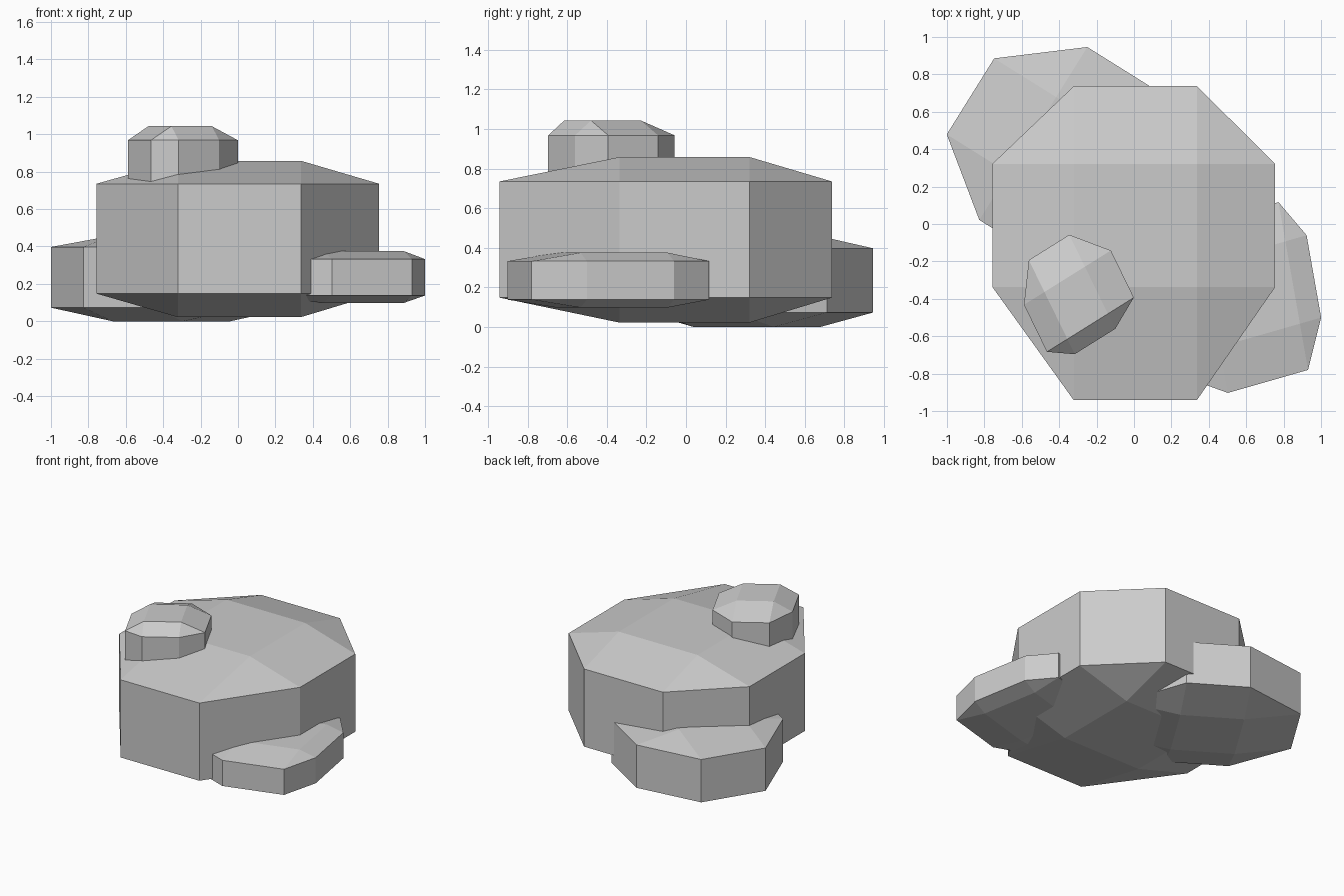
import bpy, bmesh
from math import radians, cos, sin

if "Cube" in bpy.data.objects:
    bpy.data.objects.remove(bpy.data.objects["Cube"])


def rock(name, origin, angles, us, vs, zs):
    """Chamfered block: octagonal walls with sloped facets up and down to flat caps.
    us, vs and zs are the four grid lines along each local axis."""
    ua, va = map(radians, angles)
    bm = bmesh.new()
    for k, z in enumerate(zs):
        for i, u in enumerate(us):
            for j, v in enumerate(vs):
                # keep the corners-cut points only: each point is on one outer plane per pair
                outer = (i in (0, 3)) + (j in (0, 3))
                if outer == (0 if k in (0, 3) else 1):
                    bm.verts.new((origin[0] + u * cos(ua) + v * cos(va),
                                  origin[1] + u * sin(ua) + v * sin(va), z))
    bmesh.ops.convex_hull(bm, input=bm.verts[:])
    bmesh.ops.dissolve_limit(bm, angle_limit=radians(1),
                             verts=bm.verts[:], edges=bm.edges[:])
    bmesh.ops.recalc_face_normals(bm, faces=bm.faces[:])
    mesh = bpy.data.meshes.new(name)
    bm.to_mesh(mesh)
    bm.free()
    obj = bpy.data.objects.new(name, mesh)
    bpy.context.collection.objects.link(obj)
    return obj


# Large central boulder
rock("main_boulder", (0, 0), (0, 90),
     (-0.757, -0.322, 0.336, 0.755), (-0.942, -0.337, 0.322, 0.737),
     (0.022, 0.148, 0.735, 0.858))

# Medium rock at the back left
rock("back_left_rock", (0, 0), (-32, 58),
     (-1.103, -0.713, -0.27, 0.12), (-0.42, -0.124, 0.355, 0.67),
     (0.0, 0.073, 0.397, 0.458))

# Flat rock at the front right
rock("front_right_rock", (0.887, -0.533), (16, 100),
     (-0.817, -0.446, 0, 0.118), (-0.251, 0, 0.447, 0.66),
     (0.098, 0.138, 0.332, 0.375))

# Small rock resting on top
rock("top_rock", (-0.14, -0.48), (32, 116),
     (-0.384, -0.255, 0, 0.164), (-0.09, 0, 0.28, 0.47),
     (0.6, 0.68, 0.968, 1.043))
